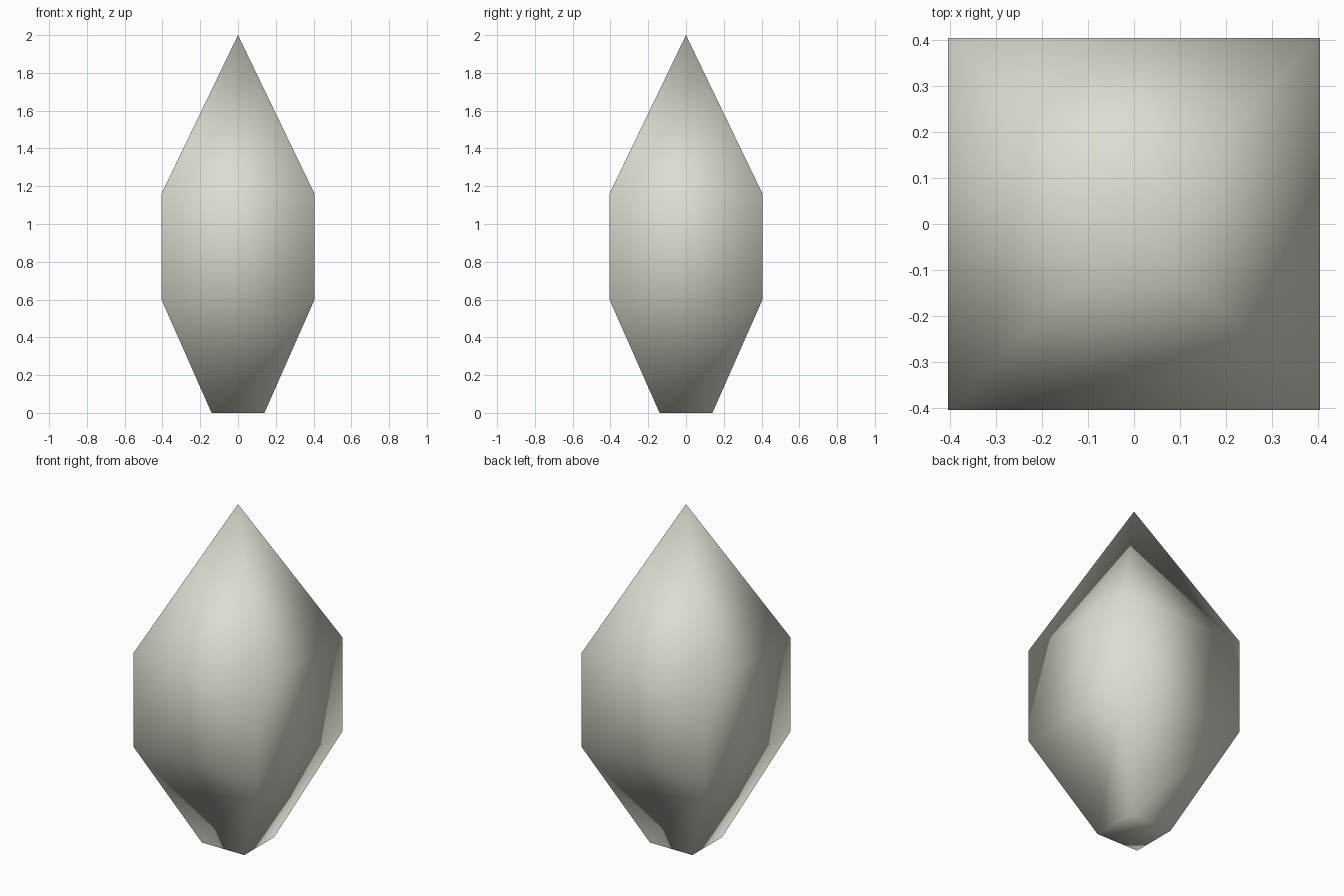
import bpy, bmesh

cube = bpy.data.objects.get("Cube")
if cube:
    bpy.data.objects.remove(cube, do_unlink=True)

# Single pale stone colour
mat = bpy.data.materials.new("pale stone")
mat.use_nodes = True
colour = (0.72, 0.72, 0.63, 1.0)
mat.diffuse_color = colour
mat.node_tree.nodes["Principled BSDF"].inputs["Base Color"].default_value = colour

# Square rings of the crystal as (half width, height), then the tip
RINGS = [(0.14, 0.0), (0.405, 0.6), (0.405, 1.16)]
TIP_HEIGHT = 2.0
CORNERS = [(-1, -1), (1, -1), (1, 1), (-1, 1)]

bm = bmesh.new()
rings = [[bm.verts.new((x * w, y * w, z)) for x, y in CORNERS] for w, z in RINGS]
tip = bm.verts.new((0, 0, TIP_HEIGHT))

# Base cap, side walls and pointed top
bm.faces.new(rings[0][::-1])
for i in range(4):
    j = (i + 1) % 4
    for low, high in zip(rings, rings[1:]):
        bm.faces.new((low[i], low[j], high[j], high[i]))
    bm.faces.new((rings[-1][i], rings[-1][j], tip))

# Soft shading across every edge
for face in bm.faces:
    face.smooth = True
bmesh.ops.recalc_face_normals(bm, faces=bm.faces)

mesh = bpy.data.meshes.new("crystal")
bm.to_mesh(mesh)
bm.free()
mesh.materials.append(mat)
crystal = bpy.data.objects.new("crystal", mesh)
bpy.context.collection.objects.link(crystal)
